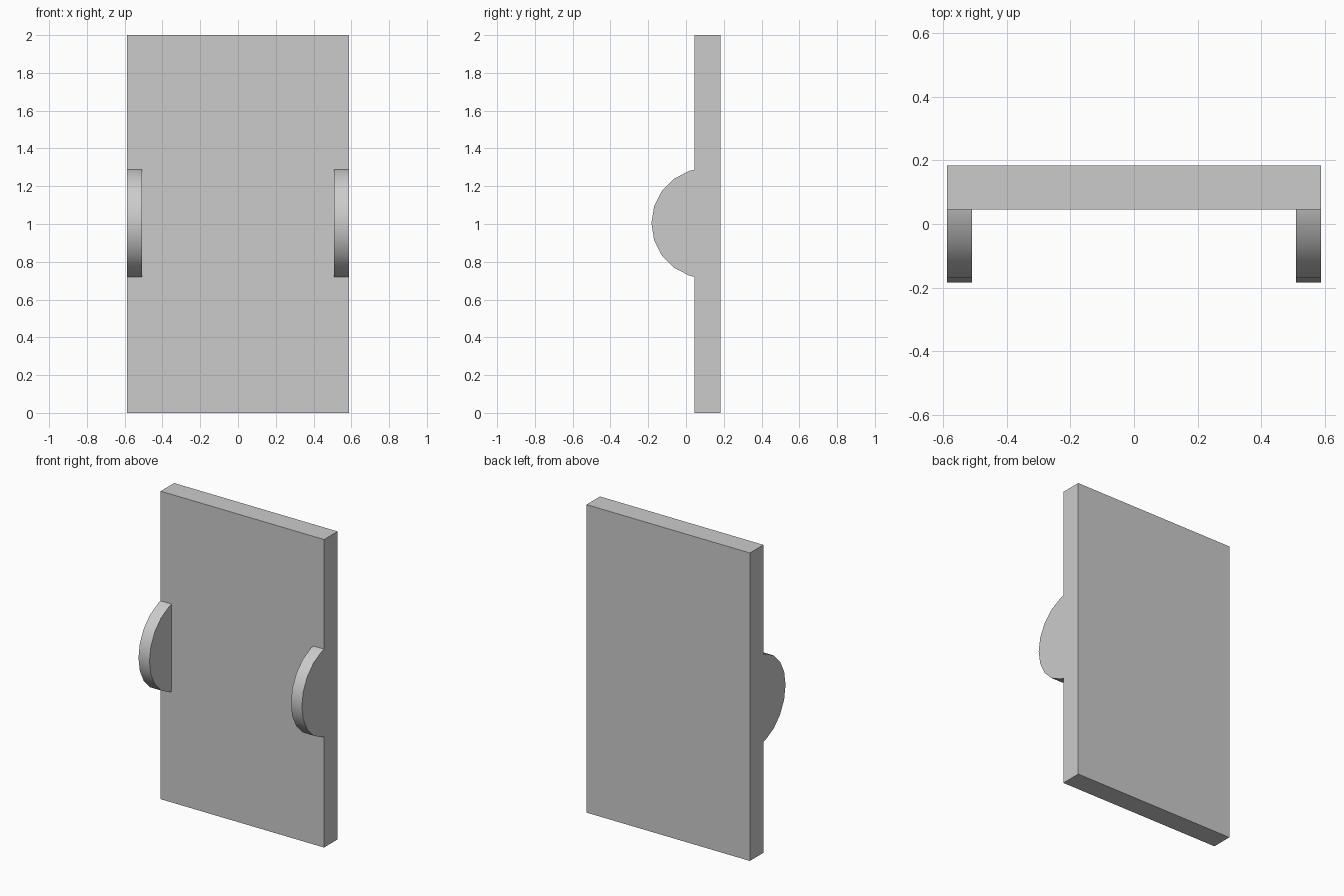
import bpy
import math

if "Cube" in bpy.data.objects:
    bpy.data.objects.remove(bpy.data.objects["Cube"])

HALF_W = 0.587             # half width of the panel
FRONT, BACK = 0.045, 0.183  # panel faces along y
LUG_T = 0.079              # thickness of each side lug


def extrude_x(name, profile, x0, x1):
    """Closed solid from a (y, z) profile extruded along x."""
    n = len(profile)
    verts = [(x, y, z) for x in (x0, x1) for y, z in profile]
    faces = [tuple(reversed(range(n))), tuple(range(n, 2 * n))]
    faces += [(i, (i + 1) % n, n + (i + 1) % n, n + i) for i in range(n)]
    mesh = bpy.data.meshes.new(name)
    mesh.from_pydata(verts, [], faces)
    mesh.update()
    obj = bpy.data.objects.new(name, mesh)
    bpy.context.collection.objects.link(obj)
    return obj


# Flat upright panel
extrude_x("panel", [(FRONT, 0), (BACK, 0), (BACK, 2), (FRONT, 2)], -HALF_W, HALF_W)

# Rounded lug profile: 20-sided circle cut off flush at the panel front
CY, CZ, R = 0.109, 1.004, 0.292
arc = [(CY - R * math.cos(math.radians(a)), CZ + R * math.sin(math.radians(a)))
       for a in range(72, -73, -18)]
profile = [(FRONT, CZ + 0.284)] + arc + [(FRONT, CZ - 0.284)]

# One lug at each side edge
for name, x0 in (("left_lug", -HALF_W), ("right_lug", HALF_W - LUG_T)):
    lug = extrude_x(name, profile, x0, x0 + LUG_T)
    bpy.ops.object.select_all(action='DESELECT')
    lug.select_set(True)
    bpy.context.view_layer.objects.active = lug
    bpy.ops.object.shade_smooth_by_angle(angle=math.radians(30))
